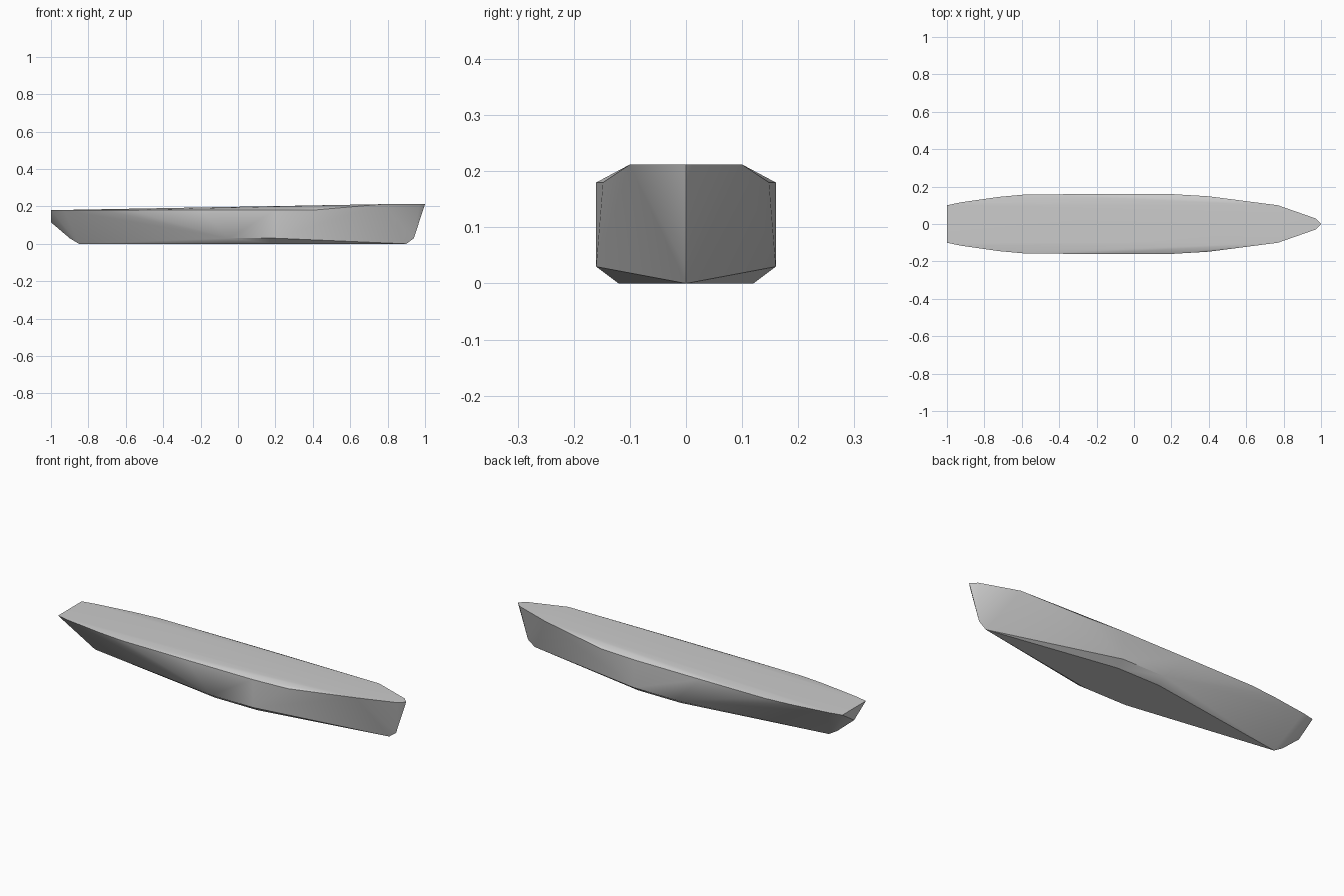
import bpy, bmesh, math

cube = bpy.data.objects.get("Cube")
if cube:
    bpy.data.objects.remove(cube, do_unlink=True)

# Plain grey hull material
grey = bpy.data.materials.new("hull grey")
grey.use_nodes = True
colour = (0.6, 0.6, 0.6, 1)
grey.diffuse_color = colour
grey.node_tree.nodes["Principled BSDF"].inputs["Base Color"].default_value = colour

# Deck edge, from the stern to the raised bow
deck = [(-1, .10, .18), (-.93, .115, .18), (-.72, .145, .18), (-.58, .158, .18),
        (-.2, .16, .18), (.2, .16, .18), (.4, .148, .18),
        (.77, .10, .212), (.97, .03, .212)]
# Short midship chine and flat of the bottom
chine = [(-.05, .16, .03), (.2, .16, .03)]
bottom = [(-.05, .12, 0), (.2, .12, 0)]
# Centreline stem, keel and stern
keel = [(1, 0, .212), (.94, 0, .03), (.9, 0, 0),
        (-.85, 0, 0), (-.9, 0, .03), (-1, 0, .115)]

bm = bmesh.new()
for x, y, z in deck + chine + bottom:
    for side in (-1, 1):
        bm.verts.new((x, side * y, z))
for point in keel:
    bm.verts.new(point)

# Stretch a closed skin over the stations
result = bmesh.ops.convex_hull(bm, input=bm.verts)
spare = [v for v in bm.verts if not v.link_faces]
bmesh.ops.delete(bm, geom=spare, context='VERTS')
bmesh.ops.recalc_face_normals(bm, faces=bm.faces)

mesh = bpy.data.meshes.new("boat_hull")
bm.to_mesh(mesh)
bm.free()
mesh.materials.append(grey)
hull = bpy.data.objects.new("boat_hull", mesh)
bpy.context.collection.objects.link(hull)

bpy.context.view_layer.objects.active = hull
hull.select_set(True)
bpy.ops.object.shade_smooth_by_angle(angle=math.radians(30))
